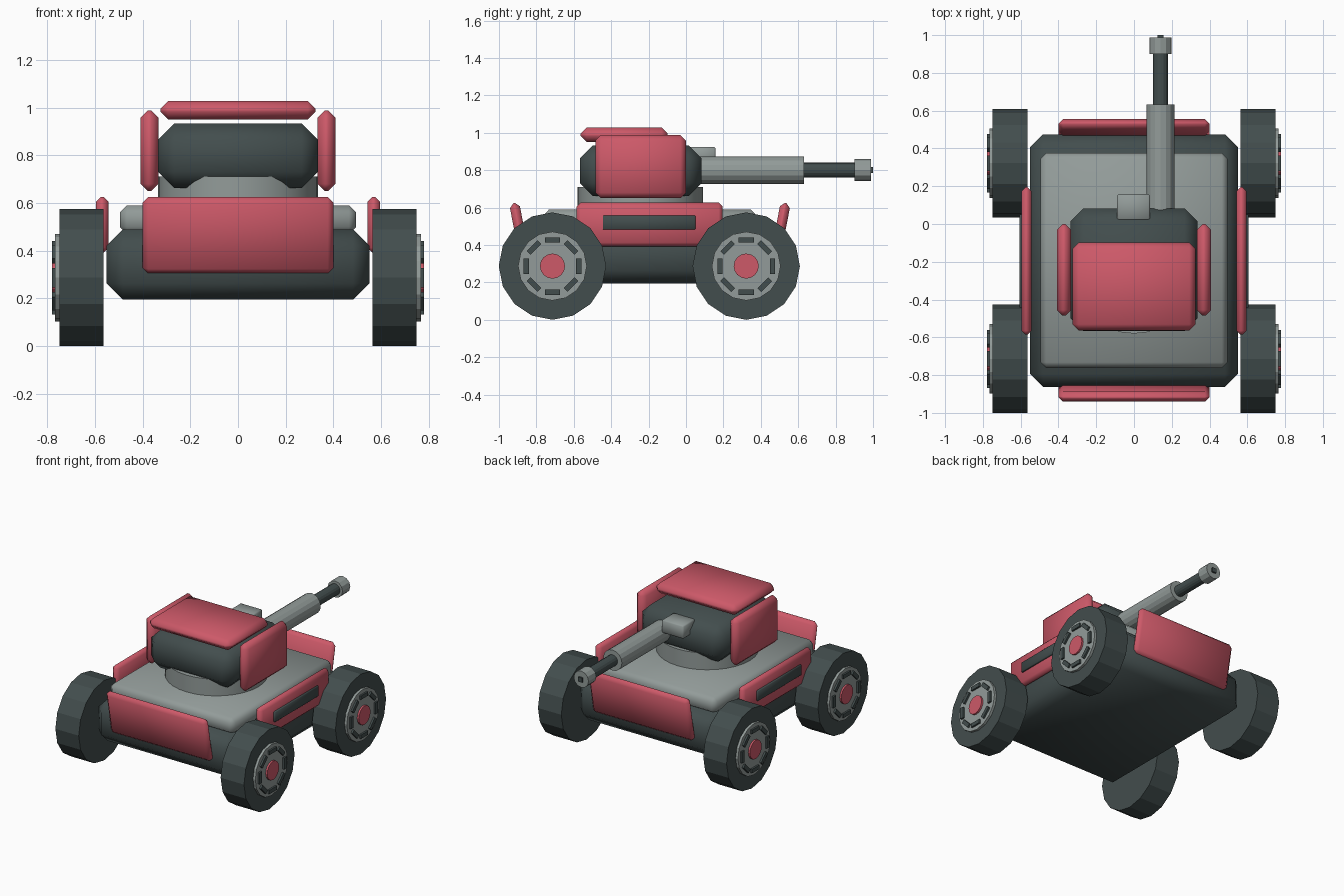
import bpy, bmesh, math
from mathutils import Matrix

if "Cube" in bpy.data.objects:
    bpy.data.objects.remove(bpy.data.objects["Cube"])


def material(name, rgb):
    m = bpy.data.materials.new(name)
    m.diffuse_color = (*rgb, 1)
    m.use_nodes = True
    m.node_tree.nodes["Principled BSDF"].inputs["Base Color"].default_value = m.diffuse_color
    return m


RED = material("red", (0.61, 0.10, 0.14))
DARK = material("dark", (0.055, 0.075, 0.075))
GREY = material("grey", (0.29, 0.33, 0.32))


def finish(bm, name, mat, angle=30):
    bmesh.ops.recalc_face_normals(bm, faces=bm.faces)
    mesh = bpy.data.meshes.new(name)
    bm.to_mesh(mesh)
    bm.free()
    mesh.materials.append(mat)
    ob = bpy.data.objects.new(name, mesh)
    bpy.context.collection.objects.link(ob)
    bpy.ops.object.select_all(action='DESELECT')
    ob.select_set(True)
    bpy.context.view_layer.objects.active = ob
    bpy.ops.object.shade_smooth_by_angle(angle=math.radians(angle))
    return ob


def box(name, x, y, z, mat, bevel=0.0, tilt=0.0):
    """Chamfered box from (min, max) ranges, tilted about its own x axis."""
    bm = bmesh.new()
    bmesh.ops.create_cube(bm, size=1)
    bmesh.ops.scale(bm, vec=(x[1] - x[0], y[1] - y[0], z[1] - z[0]), verts=bm.verts)
    if bevel:
        bmesh.ops.bevel(bm, geom=bm.edges[:], offset=bevel, segments=1, affect='EDGES')
    ob = finish(bm, name, mat, 50)
    ob.location = (sum(x) / 2, sum(y) / 2, sum(z) / 2)
    ob.rotation_euler.x = math.radians(tilt)
    return ob


def cylinder(name, axis, centre, span, radius, mat, sides=16):
    """Cylinder along an axis; span is its (min, max) on that axis."""
    bm = bmesh.new()
    bmesh.ops.create_cone(bm, cap_ends=True, segments=sides, radius1=radius,
                          radius2=radius, depth=span[1] - span[0])
    turn = {'X': Matrix.Rotation(math.pi / 2, 3, 'Y'),
            'Y': Matrix.Rotation(math.pi / 2, 3, 'X'),
            'Z': Matrix.Identity(3)}[axis]
    bmesh.ops.rotate(bm, matrix=turn, verts=bm.verts)
    ob = finish(bm, name, mat, 20 if sides <= 16 else 30)
    loc = list(centre)
    loc['XYZ'.index(axis)] = sum(span) / 2
    ob.location = loc
    return ob


# Hull and deck
box("hull", (-0.55, 0.55), (-0.862, 0.475), (0.195, 0.49), DARK, 0.068)
box("deck", (-0.495, 0.495), (-0.762, 0.376), (0.47, 0.59), GREY, 0.03)

# Tilted end armour
for name, y, tilt in (("front_armour", -0.888, 11), ("rear_armour", 0.502, -11)):
    box(name, (-0.4, 0.4), (y - 0.027, y + 0.027), (0.302, 0.628), RED, 0.024, tilt)

# Turret
cylinder("turret_ring", 'Z', (0, -0.245, 0), (0.56, 0.71), 0.335, GREY, 32)
box("turret", (-0.335, 0.335), (-0.567, 0.083), (0.663, 0.932), DARK, 0.068)
box("turret_roof_armour", (-0.325, 0.325), (-0.563, -0.098), (0.95, 1.027), RED, 0.032)
box("sight", (-0.09, 0.085), (0.02, 0.158), (0.83, 0.925), GREY, 0.008)

# Gun
GUN = (0.14, 0, 0.8)
cylinder("gun_sleeve", 'Y', GUN, (0.0, 0.632), 0.074, GREY)
cylinder("gun_barrel", 'Y', GUN, (0.6, 0.92), 0.04, DARK)
cylinder("muzzle", 'Y', GUN, (0.9, 0.988), 0.059, GREY, 12)
box("muzzle_bore", (0.124, 0.156), (0.97, 1.0), (0.784, 0.816), DARK)

# Wheels and side armour on both sides
for side, s in (("right", 1), ("left", -1)):
    def span(a, b):
        return tuple(sorted((s * a, s * b)))

    box(side + "_turret_armour", span(0.333, 0.408), (-0.485, 0.0), (0.65, 0.988), RED, 0.03)
    box(side + "_hull_armour", span(0.543, 0.595), (-0.585, 0.195), (0.393, 0.626), RED, 0.02)
    box(side + "_hull_vent", span(0.57, 0.607), (-0.445, 0.05), (0.482, 0.557), DARK, 0.004)

    for end, y in (("front", -0.714), ("rear", 0.322)):
        name = f"{end}_{side}_"
        c = (0, y, 0.287)
        cylinder(name + "tyre", 'X', c, span(0.563, 0.748), 0.287, DARK)
        cylinder(name + "rim", 'X', c, span(0.73, 0.766), 0.184, GREY)
        cylinder(name + "hub_cap", 'X', c, span(0.74, 0.779), 0.067, RED)
        # Ring of eight slots
        bm = bmesh.new()
        for i in range(8):
            m = (Matrix.Rotation(i * math.pi / 4, 4, 'X')
                 @ Matrix.Translation((s * 0.762, 0, 0.14))
                 @ Matrix.Diagonal((0.034, 0.082, 0.028, 1)))
            bmesh.ops.create_cube(bm, size=1, matrix=m)
        finish(bm, name + "rim_slots", DARK).location = c
